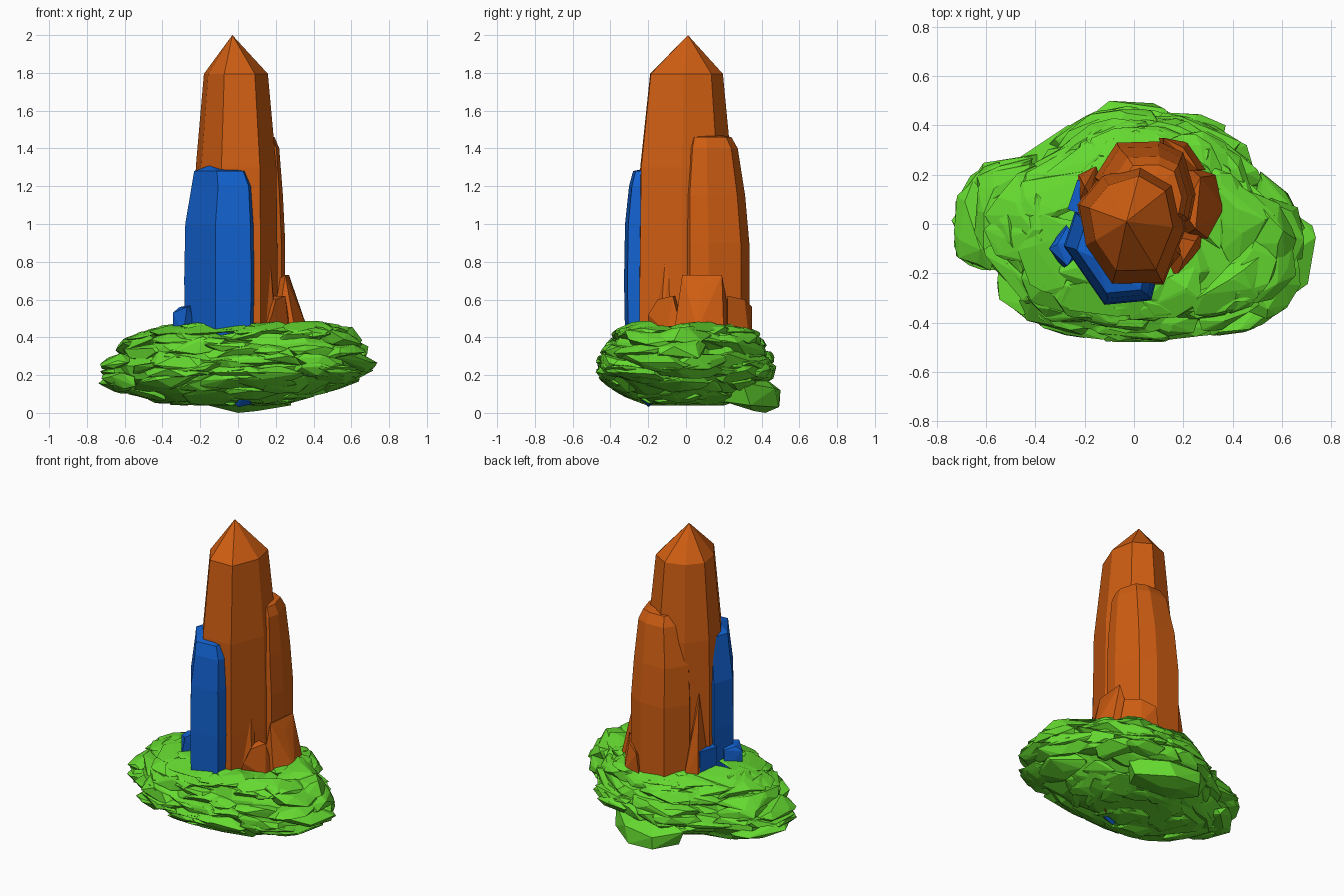
import bpy, bmesh, math, random
from mathutils import Vector

if "Cube" in bpy.data.objects:
    bpy.data.objects.remove(bpy.data.objects["Cube"])

random.seed(11)


def material(name, rgb):
    m = bpy.data.materials.new(name)
    m.diffuse_color = (*rgb, 1)
    m.use_nodes = True
    m.node_tree.nodes["Principled BSDF"].inputs["Base Color"].default_value = m.diffuse_color
    return m


GREEN = material("green_rock", (0.13, 0.70, 0.03))
ORANGE = material("orange_crystal", (0.62, 0.11, 0.006))
BLUE = material("blue_crystal", (0.006, 0.12, 0.62))


def finish(bm, name, mat, flat=3):
    bmesh.ops.dissolve_limit(bm, angle_limit=math.radians(flat), verts=bm.verts[:], edges=bm.edges[:])
    bmesh.ops.recalc_face_normals(bm, faces=bm.faces[:])
    me = bpy.data.meshes.new(name)
    bm.to_mesh(me)
    bm.free()
    me.materials.append(mat)
    ob = bpy.data.objects.new(name, me)
    bpy.context.collection.objects.link(ob)
    return ob


def hull(bm, pts):
    vs = [bm.verts.new(p) for p in pts]
    r = bmesh.ops.convex_hull(bm, input=vs)
    junk = {g for k in ("geom_interior", "geom_unused") for g in r[k]
            if isinstance(g, bmesh.types.BMVert)}
    bmesh.ops.delete(bm, geom=list(junk), context='VERTS')


def loft(bm, rings, tip=None):
    rows = [[bm.verts.new(p) for p in ring] for ring in rings]
    n = len(rows[0])
    for a, b in zip(rows, rows[1:]):
        for i in range(n):
            j = (i + 1) % n
            bm.faces.new((a[i], a[j], b[j], b[i]))
    bm.faces.new(rows[0][::-1])
    if tip:
        t = bm.verts.new(tip)
        for i in range(n):
            bm.faces.new((rows[-1][i], rows[-1][(i + 1) % n], t))
    else:
        bm.faces.new(rows[-1])


def crystal(name, mat, section, levels, tip):
    """Section scaled about its middle at each (z, scale, dx, dy) level."""
    cx = sum(p[0] for p in section) / len(section)
    cy = sum(p[1] for p in section) / len(section)
    bm = bmesh.new()
    loft(bm, [[(cx + dx + (x - cx) * s, cy + dy + (y - cy) * s, z) for x, y in section]
              for z, s, dx, dy in levels], tip)
    return finish(bm, name, mat, 1)


def shard(name, mat, pts):
    bm = bmesh.new()
    hull(bm, pts)
    return finish(bm, name, mat)


# Rock base: plan outline and height profile
OUT = [(-.76, 0), (-.72, -.15), (-.56, -.21), (-.55, -.34), (-.35, -.44), (-.1, -.48), (.15, -.48),
       (.45, -.44), (.6, -.38), (.72, -.25), (.69, -.14), (.755, -.03), (.62, .13), (.53, .16),
       (.5, .28), (.32, .45), (.2, .44), (.1, .46), (-.08, .49), (-.25, .42), (-.4, .28),
       (-.62, .25), (-.73, .13)]
PROFILE = [(0, .2), (.03, .35), (.08, .65), (.13, .84), (.2, 1), (.28, .99), (.36, .89),
           (.43, .8), (.48, .56), (.51, .3)]


def plan_radius(a):
    d = Vector((math.cos(a), math.sin(a)))
    for p, q in zip(OUT, OUT[1:] + OUT[:1]):
        p, e = Vector(p), Vector(q) - Vector(p)
        den = d.x * e.y - d.y * e.x
        if abs(den) > 1e-9:
            t = (p.x * e.y - p.y * e.x) / den
            u = (p.x * d.y - p.y * d.x) / den
            if t > 0 and -1e-6 <= u <= 1 + 1e-6:
                return t
    return .5


def height_scale(z):
    z = min(max(z, 0), .51)
    for (z0, s0), (z1, s1) in zip(PROFILE, PROFILE[1:]):
        if z <= z1:
            return s0 + (s1 - s0) * (z - z0) / (z1 - z0)
    return .3


def limit(a, z, x):
    return plan_radius(a) * height_scale(z - .035 * x / .75)


def clamped(x, y, z):
    z = min(max(z, .04), .5)
    a, r = math.atan2(y, x), math.hypot(x, y)
    r = min(r, limit(a, z, x))
    return (r * math.cos(a), r * math.sin(a), z)


# Rock core
bm = bmesh.new()
rings = []
for z in (.06, .11, .17, .24, .31, .37, .42):
    ring = []
    for i in range(24):
        a = math.tau * i / 24
        r = limit(a, z, .6 * math.cos(a)) * random.uniform(.84, .93)
        ring.append((r * math.cos(a), r * math.sin(a), z + random.uniform(-.012, .012)))
    rings.append(ring)
loft(bm, rings, (0, 0, .45))


def slab(cx, cy, cz, length, depth, thick, turn):
    pts = []
    tilt = random.uniform(-.18, .18)
    for _ in range(22):
        v = Vector([random.gauss(0, 1) for _ in range(3)]).normalized()
        u, w, h = v.x * length, v.y * depth, v.z * thick + tilt * v.x * length
        pts.append(clamped(cx + u * math.cos(turn) - w * math.sin(turn),
                           cy + u * math.sin(turn) + w * math.cos(turn), cz + h))
    hull(bm, pts)


# Layered slabs around the sides
for z, count in ((.10, 11), (.16, 15), (.22, 18), (.28, 18), (.34, 17), (.40, 15)):
    for i in range(count):
        a = math.tau * (i + random.uniform(-.3, .3)) / count
        zz = z + random.uniform(-.02, .02)
        r = limit(a, zz, .6 * math.cos(a)) - random.uniform(.08, .12)
        x, y = r * math.cos(a), r * math.sin(a)
        slab(x, y, zz, random.uniform(.15, .24), random.uniform(.1, .15),
             random.uniform(.035, .06), math.atan2(.6 * x, -y * 1.2))
# Slabs over the top and the underside
for z, lo, hi, count in ((.43, .4, .8, 26), (.08, .1, .6, 12)):
    for i in range(count):
        a = math.tau * (i + random.random()) / count
        r = plan_radius(a) * random.uniform(lo, hi)
        slab(r * math.cos(a), r * math.sin(a), z + random.uniform(-.015, .02),
             random.uniform(.13, .22), random.uniform(.09, .15), random.uniform(.03, .05),
             a + math.pi / 2)
# Low lump at the back that touches the ground
hull(bm, [(-.2, .36, .05), (.28, .34, .04), (0, .42, 0), (.1, .36, .01), (-.1, .495, .04),
          (.08, .49, .03), (-.1, .5, .12), (.12, .47, .13), (.3, .3, .16), (-.25, .38, .15),
          (0, .36, .23), (-.1, .2, .06), (.2, .2, .06)])
finish(bm, "rock_base", GREEN, 4)

# Tall main crystal
crystal("main_crystal", ORANGE,
        [(-.09, -.25), (.12, -.245), (.21, -.02), (.17, .17), (.03, .25), (-.13, .2),
         (-.23, .08), (-.2, -.09)],
        [(.2, 1, 0, 0), (.7, 1, 0, 0), (1.3, .97, 0, 0), (1.795, .77, 0, 0)], (-.03, .01, 2))

# Second crystal behind it
crystal("back_crystal", ORANGE,
        [(-.16, .19), (-.08, .05), (.14, -.02), (.23, .02), (.25, .12), (.2, .29), (.1, .335), (-.07, .33)],
        [(.25, 1, 0, 0), (.9, 1, 0, 0), (1.15, .93, 0, -.01), (1.4, .76, .01, -.02),
         (1.46, .62, .01, -.03)], (.07, .13, 1.48))

# Blue front crystal
crystal("front_crystal", BLUE,
        [(.07, -.31), (.09, -.23), (-.05, 0), (-.24, .05), (-.285, -.09), (-.12, -.328)],
        [(.2, .95, 0, 0), (.7, 1, 0, 0), (1.0, .97, 0, 0), (1.2, .85, .01, 0),
         (1.28, .73, 0, 0)], (-.15, -.14, 1.31))

# Crystal ends below the rock
shard("front_crystal_root", BLUE,
      [(-.08, -.22, .13), (.08, -.22, .13), (.08, -.1, .12), (-.07, -.1, .12), (0, -.2, .03),
       (.07, -.19, .045), (-.06, -.26, .11), (.04, -.26, .1)])
shard("main_crystal_root", ORANGE,
      [(.08, -.17, .12), (.15, -.15, .12), (.12, -.05, .12), (.1, -.14, .045), (.13, -.12, .05)])

# Small shards around the foot
shard("right_shard", ORANGE,
      [(.2, -.05, .4), (.2, .25, .4), (.25, -.02, .73), (.27, .19, .73), (.37, .06, .44),
       (.34, .2, .42), (.3, -.06, .45), (.2, .05, .7), (.29, .08, .66)])
shard("right_shard_low", ORANGE,
      [(.14, -.2, .42), (.27, -.1, .42), (.28, -.02, .42), (.15, -.02, .42), (.2, -.15, .6),
       (.25, -.07, .62), (.18, -.2, .52), (.16, -.05, .62)])
shard("front_right_sliver", ORANGE,
      [(.12, -.2, .42), (.2, -.14, .42), (.17, -.02, .42), (.13, -.02, .8), (.16, -.1, .95), (.17, -.06, .9)])
shard("back_right_shard", ORANGE,
      [(.1, .35, .42), (.22, .33, .42), (.3, .22, .42), (.12, .2, .42), (.12, .35, .56),
       (.2, .31, .6), (.26, .22, .62)])
shard("left_sliver", ORANGE,
      [(-.23, .2, .42), (-.15, .24, .42), (-.23, .08, .42), (-.1, .1, .42), (-.2, .15, .92),
       (-.18, .12, .98), (-.22, .19, .6)])
shard("left_shard", BLUE,
      [(-.345, -.1, .42), (-.345, -.1, .53), (-.29, -.18, .42), (-.27, -.17, .56), (-.2, -.1, .42),
       (-.22, -.08, .58), (-.28, 0, .42), (-.27, -.01, .55), (-.31, -.08, .56)])
shard("back_left_block", BLUE,
      [(x, y, z) for x, y in ((-.27, .06), (-.23, .18), (-.14, .15), (-.16, .02)) for z in (.4, .6)])
